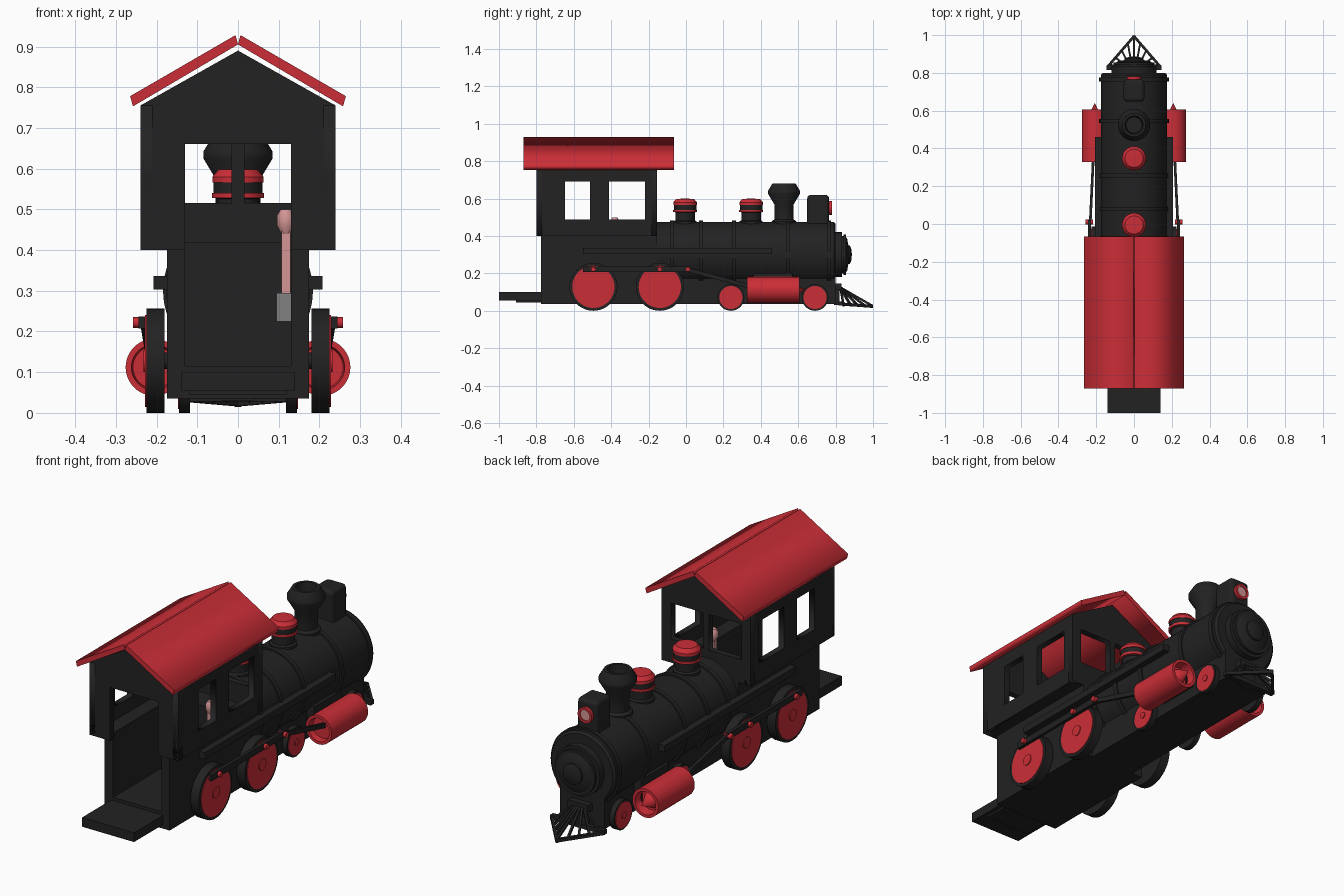
import bpy, bmesh, math
from mathutils import Matrix, Vector

if "Cube" in bpy.data.objects:
    bpy.data.objects.remove(bpy.data.objects["Cube"])


def material(name, rgb):
    m = bpy.data.materials.new(name)
    m.diffuse_color = (*rgb, 1)
    m.use_nodes = True
    m.node_tree.nodes["Principled BSDF"].inputs["Base Color"].default_value = m.diffuse_color
    return m


BLACK = material("black_paint", (0.016, 0.016, 0.016))
RED = material("red_paint", (0.60, 0.027, 0.038))
PINK = material("pale_pink", (0.66, 0.30, 0.30))
GREY = material("grey_metal", (0.22, 0.22, 0.22))


def add(name, mesh, mat, smooth=False):
    mesh.materials.clear()
    mesh.materials.append(mat)
    if smooth:
        mesh.polygons.foreach_set("use_smooth", [True] * len(mesh.polygons))
        mesh.set_sharp_from_angle(angle=math.radians(32))
    o = bpy.data.objects.new(name, mesh)
    bpy.context.collection.objects.link(o)
    return o


def from_bm(name, bm, mat, smooth=False):
    bmesh.ops.recalc_face_normals(bm, faces=bm.faces)
    me = bpy.data.meshes.new(name)
    bm.to_mesh(me)
    bm.free()
    return add(name, me, mat, smooth)


def box(name, x0, x1, y0, y1, z0, z1, mat=BLACK):
    bm = bmesh.new()
    size = Matrix.Diagonal((abs(x1 - x0), y1 - y0, z1 - z0, 1))
    mid = Matrix.Translation(((x0 + x1) / 2, (y0 + y1) / 2, (z0 + z1) / 2))
    bmesh.ops.create_cube(bm, size=1, matrix=mid @ size)
    return from_bm(name, bm, mat)


def bar(name, a, b, w, h, mat=BLACK):
    """Square bar between two points."""
    a, b = Vector(a), Vector(b)
    d = b - a
    bm = bmesh.new()
    m = Matrix.Translation((a + b) / 2) @ d.to_track_quat('Y', 'Z').to_matrix().to_4x4()
    bmesh.ops.create_cube(bm, size=1, matrix=m @ Matrix.Diagonal((w, d.length, h, 1)))
    return from_bm(name, bm, mat)


def lathe(name, profile, loc, axis='Z', mat=BLACK, seg=48, sign=1):
    """Spin (radius, height) points about an axis."""
    rot = {'Z': Matrix(), 'Y': Matrix.Rotation(-math.pi / 2, 4, 'X'),
           'X': Matrix.Rotation(sign * math.pi / 2, 4, 'Y')}[axis]
    bm = bmesh.new()
    rings = []
    for r, h in profile:
        n = seg if r > 0 else 1
        rings.append([bm.verts.new((r * math.cos(2 * math.pi * i / seg),
                                    r * math.sin(2 * math.pi * i / seg), h)) for i in range(n)])
    for a, b in zip(rings, rings[1:]):
        for i in range(seg):
            j = (i + 1) % seg
            if len(a) == 1:
                bm.faces.new((a[0], b[i], b[j]))
            elif len(b) == 1:
                bm.faces.new((a[i], b[0], a[j]))
            else:
                bm.faces.new((a[i], b[i], b[j], a[j]))
    bm.transform(Matrix.Translation(loc) @ rot)
    return from_bm(name, bm, mat, True)


def disc(name, r, depth, loc, axis, mat=BLACK, seg=48, sign=1):
    return lathe(name, [(0, 0), (r, 0), (r, depth), (0, depth)], loc, axis, mat, seg, sign)


def rect(a0, a1, z0, z1):
    return [(a0, z0), (a1, z0), (a1, z1), (a0, z1)]


def panel(name, outlines, normal, pos, thick, mat=BLACK):
    """Flat wall from outlines; inner outlines become holes."""
    cu = bpy.data.curves.new(name, 'CURVE')
    cu.dimensions, cu.fill_mode, cu.extrude = '2D', 'BOTH', thick / 2
    for pts in outlines:
        s = cu.splines.new('POLY')
        s.points.add(len(pts) - 1)
        for p, (u, v) in zip(s.points, pts):
            p.co = (u, v, 0, 1)
        s.use_cyclic_u = True
    tmp = bpy.data.objects.new(name + "_outline", cu)
    bpy.context.collection.objects.link(tmp)
    bpy.context.view_layer.update()
    me = bpy.data.meshes.new_from_object(tmp.evaluated_get(bpy.context.evaluated_depsgraph_get()))
    bpy.data.objects.remove(tmp)
    if normal == 'Y':
        me.transform(Matrix.Translation((0, pos, 0)) @ Matrix.Rotation(math.pi / 2, 4, 'X'))
    else:
        m = Matrix(((0, 0, 1, pos), (1, 0, 0, 0), (0, 1, 0, 0), (0, 0, 0, 1)))
        me.transform(m)
    return add(name, me, mat)


# Cab walls: gabled ends, door at the rear, windows in front and sides
gable = [(0.24, 0.755), (0, 0.89), (-0.24, 0.755)]
panel("cab_rear_wall", [[(-0.24, 0.40), (-0.13, 0.40), (-0.13, 0.66), (0.13, 0.66),
                         (0.13, 0.40), (0.24, 0.40)] + gable], 'Y', -0.785, 0.03)
panel("cab_front_wall", [[(-0.24, 0.40), (0.24, 0.40)] + gable,
                         rect(-0.19, -0.016, 0.515, 0.69),
                         rect(0.016, 0.19, 0.515, 0.69)], 'Y', -0.17, 0.03)
for s, side in ((1, "right"), (-1, "left")):
    panel(f"cab_{side}_wall", [rect(-0.80, -0.155, 0.40, 0.755),
                               rect(-0.647, -0.513, 0.487, 0.69),
                               rect(-0.412, -0.219, 0.487, 0.69)], 'X', s * 0.225, 0.03)
    box(f"cab_{side}_ledge", s * 0.14, s * 0.235, -0.795, -0.16, 0.40, 0.42)
    # Roof slab
    panel(f"roof_{side}", [[(s * 0.265, 0.778), (s * 0.006, 0.928), (0, 0.905),
                            (s * 0.258, 0.753)]], 'Y', -0.4675, 0.805, RED)
    # Lower body sides
    box(f"body_{side}_side", s * 0.13, s * 0.175, -0.776, -0.155, 0.035, 0.40)

# Lower body, floor and chassis
box("cab_floor", -0.135, 0.135, -0.776, -0.155, 0.035, 0.115)
box("backhead", -0.135, 0.135, -0.30, -0.155, 0.10, 0.42)
box("chassis", -0.12, 0.12, -0.16, 0.80, 0.035, 0.20)
box("rear_platform", -0.14, 0.14, -1.0, -0.77, 0.055, 0.10)
box("platform_support", -0.12, 0.12, -0.91, -0.77, 0.045, 0.06)

# Control lever
box("lever_base", 0.095, 0.14, -0.41, -0.35, 0.225, 0.295, GREY)
box("lever_shaft", 0.107, 0.129, -0.391, -0.369, 0.29, 0.45, PINK)
lathe("lever_knob", [(0, 0), (0.012, 0), (0.022, 0.02), (0.022, 0.045), (0.013, 0.06), (0, 0.06)],
      (0.118, -0.38, 0.44), 'Z', PINK, 12)

# Boiler with smokebox door
lathe("boiler", [(0, -0.17), (0.176, -0.17), (0.176, 0.79), (0.165, 0.80), (0.12, 0.80),
                 (0.12, 0.835), (0.10, 0.835), (0.10, 0.85), (0.085, 0.862), (0.05, 0.868),
                 (0.05, 0.876), (0.03, 0.884), (0, 0.887)], (0, 0, 0.30), 'Y', BLACK, 64)
lathe("smokebox_door_rim", [(0.09, 0.842), (0.108, 0.842), (0.108, 0.856), (0.09, 0.856),
                            (0.09, 0.842)], (0, 0, 0.30), 'Y')
for i, y in enumerate((-0.075, 0.08, 0.257, 0.545, 0.765)):
    lathe(f"boiler_band_{i}", [(0.17, 0), (0.184, 0), (0.184, 0.022), (0.17, 0.022)],
          (0, y - 0.011, 0.30), 'Y', BLACK, 64)

# Steam domes with red cap and ring
for n, y in (("rear", -0.005), ("front", 0.348)):
    lathe(f"{n}_dome", [(0, 0.44), (0.062, 0.44), (0.062, 0.478), (0.052, 0.484), (0.052, 0.525),
                        (0.06, 0.53), (0.06, 0.57), (0, 0.57)], (0, y, 0))
    lathe(f"{n}_dome_cap", [(0, 0.566), (0.063, 0.566), (0.063, 0.58), (0.048, 0.598), (0, 0.60)],
          (0, y, 0), 'Z', RED)
    lathe(f"{n}_dome_ring", [(0.05, 0.528), (0.064, 0.528), (0.064, 0.54), (0.05, 0.54)],
          (0, y, 0), 'Z', RED)

# Chimney
lathe("chimney", [(0, 0.43), (0.066, 0.43), (0.066, 0.478), (0.052, 0.488), (0.052, 0.57),
                  (0.085, 0.625), (0.085, 0.642), (0.062, 0.68), (0.048, 0.68), (0.042, 0.60),
                  (0, 0.60)], (0, 0.524, 0))

# Headlight
lamp = box("headlight_box", -0.055, 0.055, 0.648, 0.765, 0.43, 0.62)
bev = lamp.modifiers.new("rounded", 'BEVEL')
bev.width, bev.segments = 0.02, 4
lathe("headlight_rim", [(0, 0), (0.038, 0), (0.038, 0.017), (0.026, 0.017), (0.026, 0.008),
                        (0, 0.008)], (0, 0.763, 0.55), 'Y', RED, 32)
disc("headlight_lens", 0.026, 0.006, (0, 0.769, 0.55), 'Y', PINK, 32)

for s, side in ((1, "right"), (-1, "left")):
    # Driving wheels
    for n, y in (("rear", -0.495), ("middle", -0.14)):
        w = f"{side}_{n}_wheel"
        disc(w, 0.128, 0.045, (s * 0.18, y, 0.128), 'X', BLACK, 48, s)
        disc(w + "_face", 0.113, 0.003, (s * 0.225, y, 0.128), 'X', RED, 48, s)
        disc(w + "_hub", 0.027, 0.006, (s * 0.226, y, 0.128), 'X', RED, 32, s)
        disc(w + "_axle", 0.02, 0.05, (s * 0.14, y, 0.128), 'X', BLACK, 16, s)
    # Small leading wheels
    for n, y in (("trailing", 0.24), ("leading", 0.69)):
        w = f"{side}_{n}_small_wheel"
        disc(w, 0.071, 0.027, (s * 0.118, y, 0.071), 'X', BLACK, 40, s)
        disc(w + "_face", 0.062, 0.003, (s * 0.145, y, 0.071), 'X', RED, 40, s)
        disc(w + "_hub", 0.016, 0.006, (s * 0.146, y, 0.071), 'X', RED, 24, s)
    # Coupling rod, drive rod and red pins
    box(f"{side}_coupling_rod", s * 0.228, s * 0.244, -0.55, 0.02, 0.207, 0.237)
    bar(f"{side}_drive_rod", (s * 0.232, 0.0, 0.222), (s * 0.215, 0.36, 0.125), 0.014, 0.022)
    for i, y in enumerate((-0.495, -0.14, 0.01)):
        disc(f"{side}_rod_pin_{i}", 0.013, 0.04, (s * 0.218, y, 0.222), 'X', RED, 16, s)
    # Steam cylinder, recessed at both ends, with pointed front plug
    lathe(f"{side}_cylinder", [(0, 0.03), (0.052, 0.03), (0.056, 0), (0.07, 0), (0.07, 0.28),
                               (0.056, 0.28), (0.05, 0.235), (0, 0.235)],
          (s * 0.206, 0.327, 0.112), 'Y', RED)
    lathe(f"{side}_cylinder_plug", [(0, 0), (0.042, 0), (0, 0.085)],
          (s * 0.208, 0.555, 0.112), 'Y', RED, 32)
    box(f"{side}_cylinder_mount", s * 0.10, s * 0.16, 0.36, 0.57, 0.09, 0.20)
    # Running board
    box(f"{side}_running_board", s * 0.16, s * 0.207, -0.55, 0.46, 0.303, 0.336)
    # Cowcatcher lower rail and fan of bars
    bar(f"{side}_cowcatcher_rail", (s * 0.14, 0.832, 0.036), (0, 0.994, 0.024), 0.014, 0.016)
    for i in range(5):
        t = i / 5
        bar(f"{side}_cowcatcher_bar_{i}", (s * 0.045 * t, 0.825, 0.125),
            (s * 0.14 * (i + 0.001) / 4.3, 0.994 - 0.162 * i / 4.3, 0.028), 0.01, 0.012)

# Front beam carrying the cowcatcher
box("cowcatcher_beam", -0.145, 0.145, 0.815, 0.838, 0.028, 0.05)
box("cowcatcher_head", -0.055, 0.055, 0.80, 0.832, 0.11, 0.145)
box("cowcatcher_post", -0.04, 0.04, 0.79, 0.82, 0.03, 0.13)
lathe("cowcatcher_tip", [(0, 0), (0.008, 0), (0.008, 0.02), (0, 0.02)], (0, 0.992, 0.014), 'Z', BLACK, 12)
